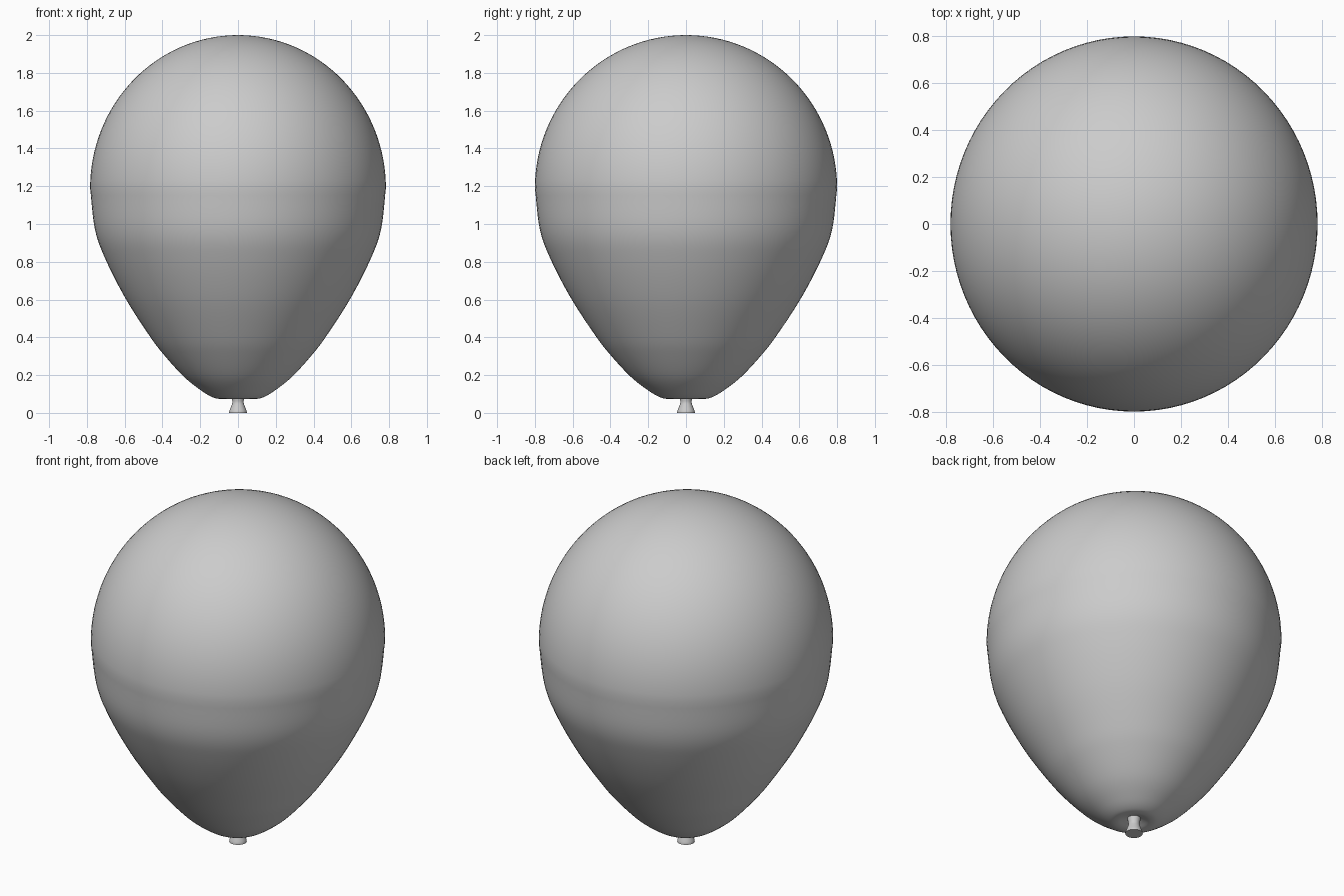
import bpy, bmesh, math
from mathutils import Vector

if "Cube" in bpy.data.objects:
    bpy.data.objects.remove(bpy.data.objects["Cube"])

RX, RY, ZM = 0.783, 0.80, 1.19      # widest half-widths and their height
SEG = 96

grey = bpy.data.materials.new("balloon grey")
grey.diffuse_color = (0.6, 0.6, 0.6, 1)
grey.use_nodes = True
grey.node_tree.nodes["Principled BSDF"].inputs["Base Color"].default_value = grey.diffuse_color


def smooth_curve(pts, steps=6):
    """Catmull-Rom through (radius, z) points."""
    p = [Vector(q) for q in pts]
    p = [2 * p[0] - p[1]] + p + [2 * p[-1] - p[-2]]
    out = []
    for i in range(1, len(p) - 2):
        a, b, c, d = p[i - 1:i + 3]
        for s in range(steps):
            t = s / steps
            out.append(0.5 * (2 * b + (c - a) * t + (2 * a - 5 * b + 4 * c - d) * t * t
                              + (3 * b - a - 3 * c + d) * t ** 3))
    out.append(p[-2])
    return [(v.x, v.y) for v in out]


def lathe(name, profile, stretch, top=None, bottom=None):
    """Revolve a profile running from bottom to top; close with poles."""
    bm = bmesh.new()
    rings = []
    for r, z in profile:
        rings.append([bm.verts.new((r * math.cos(2 * math.pi * k / SEG),
                                    r * stretch * math.sin(2 * math.pi * k / SEG), z))
                      for k in range(SEG)])
    for a, b in zip(rings, rings[1:]):
        for k in range(SEG):
            n = (k + 1) % SEG
            bm.faces.new((a[k], a[n], b[n], b[k]))
    for z, ring in ((top, rings[-1]), (bottom, rings[0])):
        if z is not None:
            pole = bm.verts.new((0, 0, z))
            for k in range(SEG):
                bm.faces.new((ring[k], ring[(k + 1) % SEG], pole))
    bmesh.ops.recalc_face_normals(bm, faces=bm.faces)
    me = bpy.data.meshes.new(name)
    bm.to_mesh(me)
    bm.free()
    me.materials.append(grey)
    ob = bpy.data.objects.new(name, me)
    bpy.context.collection.objects.link(ob)
    bpy.context.view_layer.objects.active = ob
    ob.select_set(True)
    bpy.ops.object.shade_smooth_by_angle(angle=math.radians(40))
    ob.select_set(False)
    return ob


# balloon body: tapered lower half with a small dimple, elliptical dome above
lower = smooth_curve([(0.03, 0.095), (0.055, 0.085), (0.09, 0.075), (0.13, 0.081),
                      (0.19, 0.115), (0.285, 0.19), (0.39, 0.305), (0.47, 0.41),
                      (0.595, 0.605), (0.70, 0.81), (0.757, 0.97), (RX, ZM)])
dome = [(RX * math.cos(a), ZM + (2 - ZM) * math.sin(a))
        for a in (math.pi / 2 * i / 32 for i in range(1, 32))]
lathe("balloon_body", lower + dome, RY / RX, top=2.0)

# neck with flared mouth
neck = smooth_curve([(0.047, 0.0), (0.045, 0.012), (0.036, 0.035),
                     (0.03, 0.055), (0.032, 0.075), (0.037, 0.10)])
lathe("balloon_neck", neck, 1.0, bottom=0.0)
